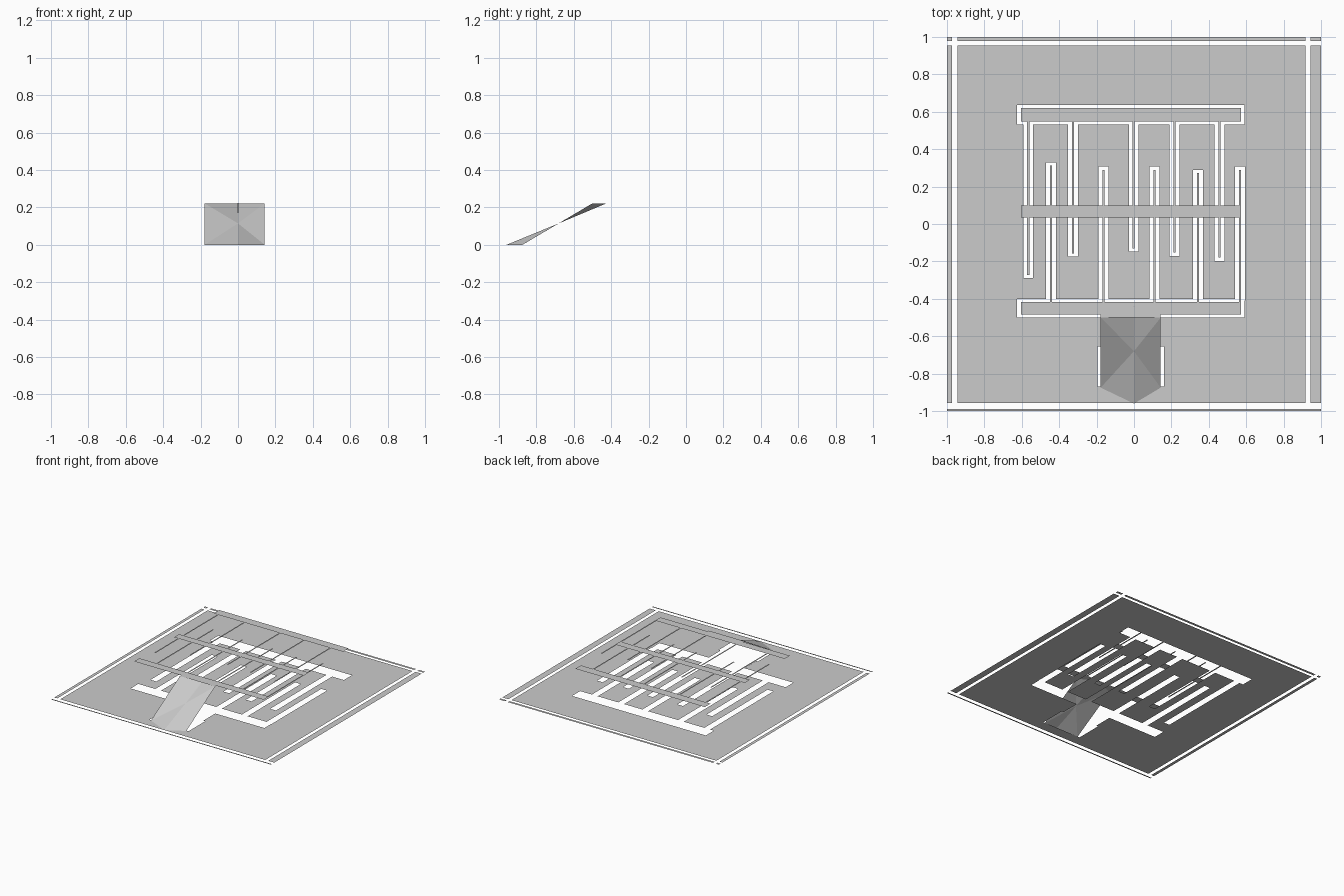
import bpy, bmesh

if "Cube" in bpy.data.objects:
    bpy.data.objects.remove(bpy.data.objects["Cube"])

DECK_Z = 0.222


def inside(rects, x, y):
    return any(a < x < b and c < y < d for a, b, c, d in rects)


def sheet(name, z, solid, holes=()):
    """Flat sheet: union of solid rectangles (x0, x1, y0, y1) minus the holes."""
    rects = list(solid) + list(holes)
    xs = sorted({round(v, 4) for r in rects for v in r[:2]})
    ys = sorted({round(v, 4) for r in rects for v in r[2:]})
    bm = bmesh.new()
    grid = {}

    def vert(i, j):
        if (i, j) not in grid:
            grid[i, j] = bm.verts.new((xs[i], ys[j], z))
        return grid[i, j]

    for i in range(len(xs) - 1):
        for j in range(len(ys) - 1):
            cx, cy = (xs[i] + xs[i + 1]) / 2, (ys[j] + ys[j + 1]) / 2
            if inside(solid, cx, cy) and not inside(holes, cx, cy):
                bm.faces.new((vert(i, j), vert(i + 1, j),
                              vert(i + 1, j + 1), vert(i, j + 1)))
    finish(name, bm)


def finish(name, bm):
    mesh = bpy.data.meshes.new(name)
    bm.to_mesh(mesh)
    bm.free()
    bpy.context.collection.objects.link(bpy.data.objects.new(name, mesh))


# Fingers: (centre x, tip y), hanging from the back bar / rising from the front bar
back_fingers = [(-0.565, -0.29), (-0.326, -0.175), (-0.002, -0.148),
                (0.217, -0.17), (0.457, -0.198)]
front_fingers = [(-0.444, 0.33), (-0.163, 0.308), (0.11, 0.308),
                 (0.342, 0.29), (0.567, 0.308)]
HALF_HOLE, HALF_WALK, GAP = 0.026, 0.006, 0.018

# Ground cutouts: back slot, front slot, ramp pit, fingers
holes = [(-0.625, 0.59, 0.532, 0.635), (-0.625, 0.59, -0.5, -0.402),
         (-0.195, 0.16, -0.87, -0.655), (-0.178, 0.143, -0.655, -0.5)]
# Raised deck: back, middle and front bars plus landing
deck = [(-0.605, 0.572, 0.547, 0.62), (-0.605, 0.568, 0.035, 0.1),
        (-0.605, 0.572, -0.485, -0.417), (-0.178, 0.143, -0.5, -0.485)]
for x, tip in back_fingers:
    holes.append((x - HALF_HOLE, x + HALF_HOLE, tip, 0.54))
    deck.append((x - HALF_WALK, x + HALF_WALK, tip + GAP, 0.56))
for x, tip in front_fingers:
    holes.append((x - HALF_HOLE, x + HALF_HOLE, -0.41, tip))
    deck.append((x - HALF_WALK, x + HALF_WALK, -0.43, tip - GAP))

sheet("ground", 0, [(-0.945, 0.918, -0.957, 0.955)], holes)
sheet("raised_walkways", DECK_Z, deck)

# Border strips around the ground
sheet("border_strips", 0, [
    (-1, -0.973, -0.957, 0.955), (0.945, 1, -0.957, 0.955),
    (-1, -0.973, 0.978, 1), (-0.945, 0.918, 0.978, 1), (0.945, 1, 0.978, 1),
    (-1, 1, -1, -0.988)])

# Folded ramp from the ground to the front bar
bm = bmesh.new()
mid = bm.verts.new((0, -0.68, 0.115))
rim = [bm.verts.new(p) for p in (
    (0, -0.96, 0), (0.143, -0.875, 0), (0.143, -0.5, DECK_Z),
    (0, -0.425, DECK_Z), (-0.178, -0.5, DECK_Z), (-0.178, -0.875, 0))]
for k in range(6):
    bm.faces.new((mid, rim[k], rim[(k + 1) % 6]))
finish("ramp", bm)

# Thin crease sliver along the ramp's upper fold
bm = bmesh.new()
bm.faces.new([bm.verts.new(p) for p in (
    (0, -0.63, 0.142), (0.004, -0.44, DECK_Z + 0.002), (-0.004, -0.44, DECK_Z + 0.002))])
finish("ramp_crease", bm)
